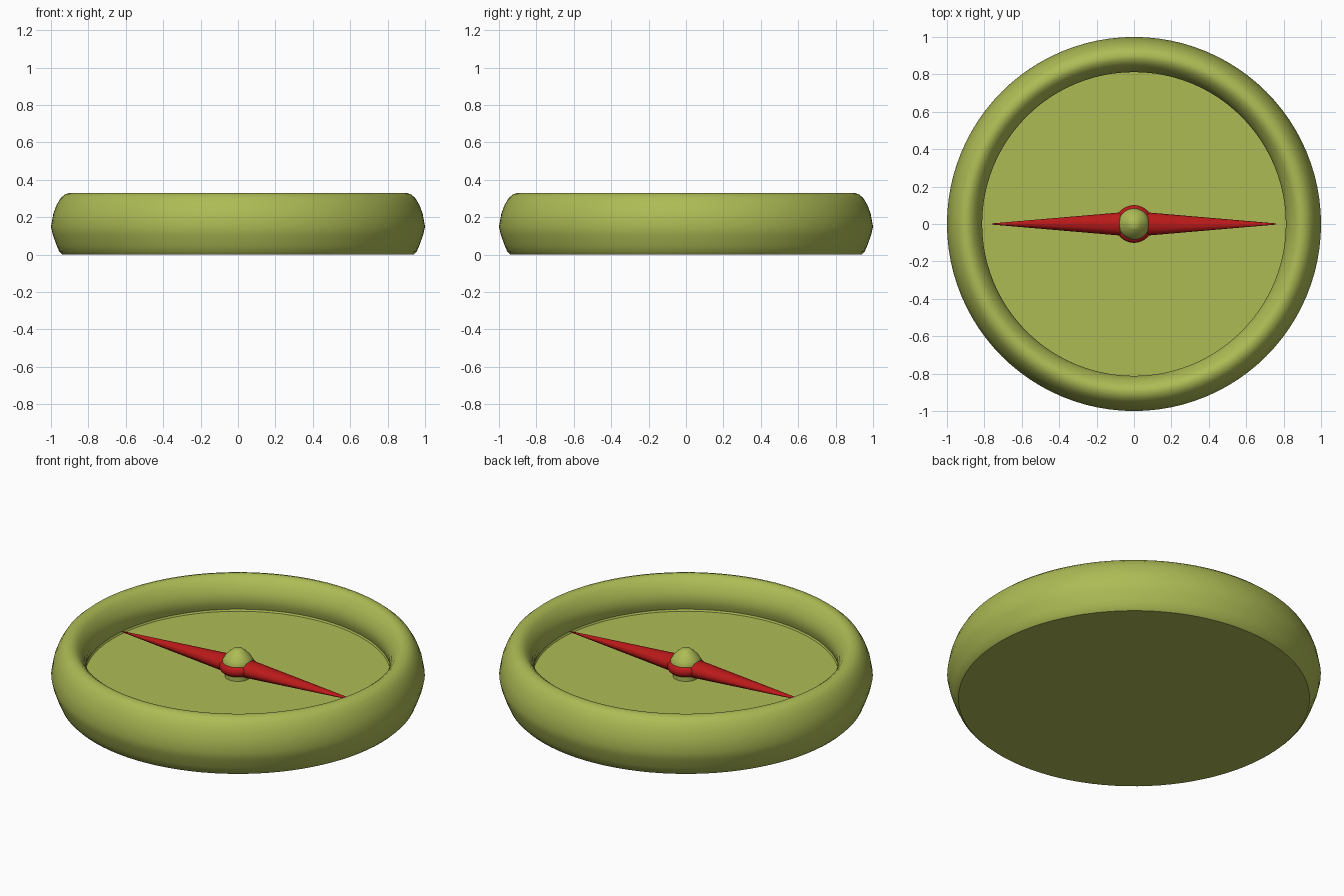
import bpy, bmesh, math
from mathutils import Matrix

if "Cube" in bpy.data.objects:
    bpy.data.objects.remove(bpy.data.objects["Cube"])


def material(name, color):
    m = bpy.data.materials.new(name)
    m.diffuse_color = color
    m.use_nodes = True
    m.node_tree.nodes["Principled BSDF"].inputs["Base Color"].default_value = m.diffuse_color
    return m


green = material("olive_green", (0.42, 0.50, 0.09, 1))
red = material("needle_red", (0.50, 0.01, 0.01, 1))


def lathe(name, profile, mat, steps=64, angle=40, closed=False):
    """Revolve an (r, z) profile about the z axis."""
    bm = bmesh.new()
    vs = [bm.verts.new((r, 0, z)) for r, z in profile]
    pairs = list(zip(vs, vs[1:])) + ([(vs[-1], vs[0])] if closed else [])
    es = [bm.edges.new(p) for p in pairs]
    bmesh.ops.spin(bm, geom=vs + es, axis=(0, 0, 1), cent=(0, 0, 0),
                   steps=steps, angle=math.tau, use_duplicate=False)
    bmesh.ops.remove_doubles(bm, verts=bm.verts, dist=1e-4)
    return finish(bm, name, mat, angle)


def finish(bm, name, mat, angle):
    bmesh.ops.recalc_face_normals(bm, faces=bm.faces)
    me = bpy.data.meshes.new(name)
    bm.to_mesh(me)
    bm.free()
    me.materials.append(mat)
    ob = bpy.data.objects.new(name, me)
    bpy.context.collection.objects.link(ob)
    bpy.ops.object.select_all(action='DESELECT')
    ob.select_set(True)
    bpy.context.view_layer.objects.active = ob
    bpy.ops.object.shade_smooth_by_angle(angle=math.radians(angle))
    return ob


# Dish-shaped case: flat base, rounded rim, slightly undercut inner wall, floor
lathe("compass_case", [
    (0, 0), (0.94, 0), (0.955, 0.015), (0.97, 0.05), (0.99, 0.105), (1.0, 0.15),
    (0.987, 0.22), (0.97, 0.265), (0.948, 0.302), (0.925, 0.322), (0.9, 0.33),
    (0.878, 0.326), (0.855, 0.308), (0.835, 0.28), (0.82, 0.25), (0.812, 0.215),
    (0.815, 0.18), (0.825, 0.15), (0.82, 0.14), (0, 0.14)], green, 96)

# Pivot pin with a domed cap
lathe("pivot_pin", [
    (0, 0.135), (0.07, 0.135), (0.07, 0.22), (0.083, 0.222), (0.083, 0.235),
    (0.07, 0.258), (0.05, 0.28), (0.03, 0.297), (0.02, 0.302), (0, 0.304)],
    green, 32)

# Needle hub ring
ring = [(0.075 + 0.026 * math.cos(i * math.tau / 12),
         0.2 + 0.03 * math.sin(i * math.tau / 12)) for i in range(12)]
lathe("needle_hub", ring, red, 32, 60, closed=True)

# Two mirrored tapering needle arms
for side, label in ((1, "right"), (-1, "left")):
    bm = bmesh.new()
    length, start = 0.69, 0.07
    rot = Matrix.Rotation(side * math.pi / 2, 4, 'Y')
    pos = Matrix.Translation((side * (start + length / 2), 0, 0.2))
    bmesh.ops.create_cone(bm, cap_ends=True, segments=12, radius1=0.062,
                          radius2=0.003, depth=length,
                          matrix=pos @ Matrix.Diagonal((1, 1, 0.75, 1)) @ rot)
    finish(bm, "needle_arm_" + label, red, 40)
